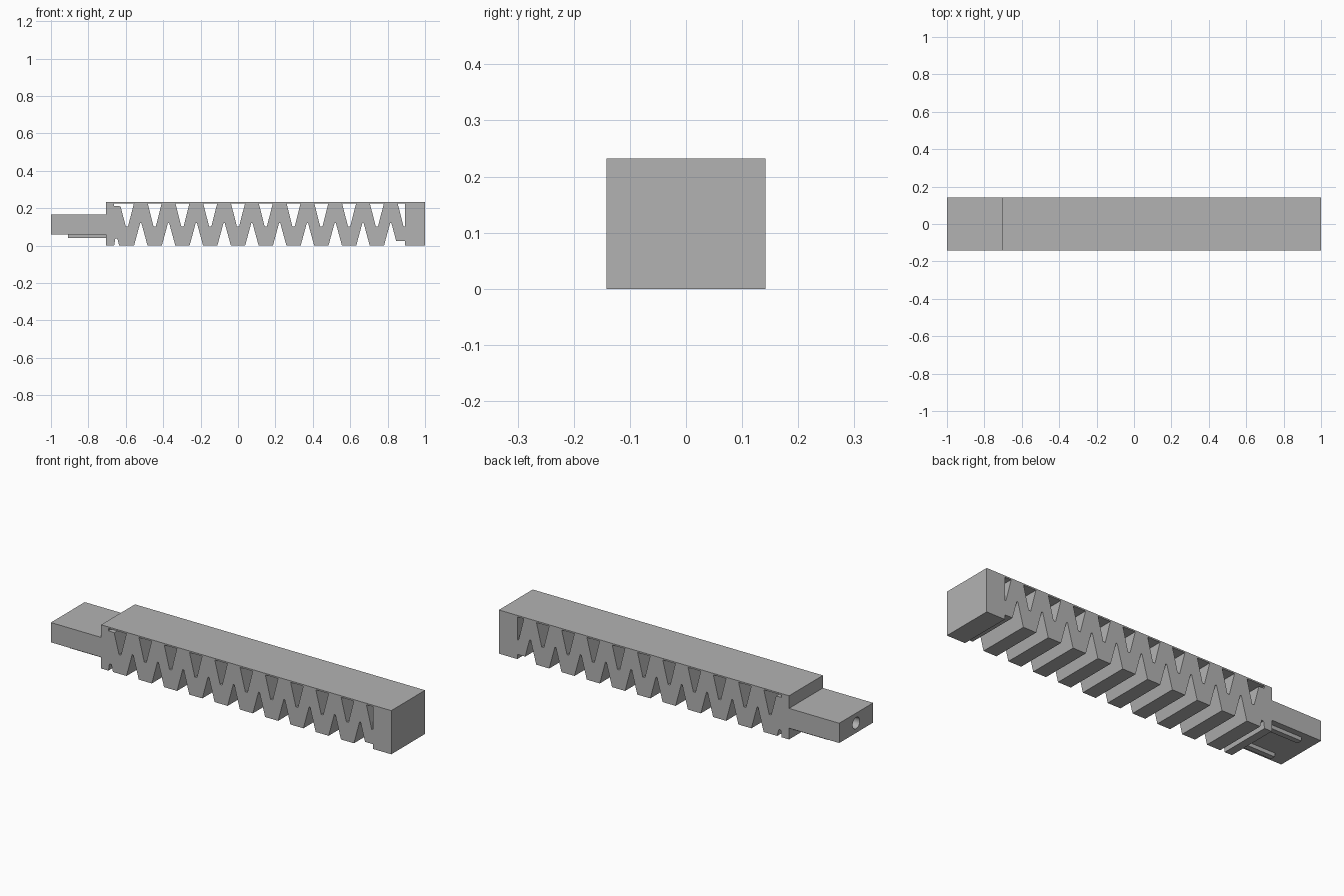
import bpy
import bmesh
import math

cube = bpy.data.objects.get("Cube")
if cube:
    bpy.data.objects.remove(cube, do_unlink=True)

PITCH = 0.1485
HALF_Y = 0.142
HEIGHT = 0.232
ROOF = 0.224      # underside of the thin top skin
FLOOR = 0.102     # depth of the upper notches

grey = bpy.data.materials.new("rubber grey")
grey.use_nodes = True
colour = (0.45, 0.45, 0.45, 1)
grey.diffuse_color = colour
grey.node_tree.nodes["Principled BSDF"].inputs["Base Color"].default_value = colour


def add_prism(bm, outline, y0, y1):
    """Extrude an x-z outline from y0 to y1."""
    face = bm.faces.new([bm.verts.new((x, y0, z)) for x, z in outline])
    side = bmesh.ops.extrude_face_region(bm, geom=[face])["geom"]
    moved = [v for v in side if isinstance(v, bmesh.types.BMVert)]
    bmesh.ops.translate(bm, verts=moved, vec=(0, y1 - y0, 0))


def make_object(name, bm):
    bmesh.ops.recalc_face_normals(bm, faces=bm.faces[:])
    mesh = bpy.data.meshes.new(name)
    bm.to_mesh(mesh)
    bm.free()
    mesh.materials.append(grey)
    obj = bpy.data.objects.new(name, mesh)
    bpy.context.collection.objects.link(obj)
    return obj


# Finger body: mounting tab, root block, toothed underside and solid tip
outline = [(-1, 0.165), (-1, 0.06), (-0.705, 0.06), (-0.705, 0),
           (-0.662, 0), (-0.656, 0.037), (-0.645, 0.037), (-0.635, 0)]
for k in range(-4, 6):
    c = PITCH * (k + 0.5)
    outline += [(c - 0.036, 0), (c - 0.003, 0.122), (c + 0.003, 0.122)]
    outline.append((c + 0.036, 0) if k < 5 else (c + 0.029, 0.025))
outline += [(0.892, 0.025), (0.892, 0), (1, 0), (1, HEIGHT),
            (-0.705, HEIGHT), (-0.705, 0.165)]
bm = bmesh.new()
add_prism(bm, outline, -HALF_Y, HALF_Y)
body = make_object("finger_body", bm)

# Cutters: tapered notches below the skin, right through the width
bm = bmesh.new()
for k in range(-4, 6):
    c = PITCH * k
    left = [(c - 0.037, ROOF)]
    if k == -4:   # slot beside the root block
        left = [(-0.662, ROOF), (-0.662, 0.212), (c - 0.034, 0.21)]
    add_prism(bm, left + [(c - 0.006, FLOOR), (c + 0.006, FLOOR),
                          (c + 0.037, ROOF)], -0.2, 0.2)
# Half notch against the tip block
add_prism(bm, [(0.854, ROOF), (0.885, FLOOR), (0.892, FLOOR), (0.892, ROOF)], -0.2, 0.2)
# Air inlet bore in the end of the tab
bore = [(0.03 * math.cos(a), 0.112 + 0.03 * math.sin(a))
        for a in (math.tau * i / 32 for i in range(32))]
before = set(bm.verts)
add_prism(bm, bore, -1.05, -0.67)
for v in set(bm.verts) - before:
    v.co.x, v.co.y = v.co.y, -v.co.x
cutter = make_object("notch_cutter", bm)
cutter.hide_render = True
cutter.hide_viewport = True

cut = body.modifiers.new("notches", "BOOLEAN")
cut.operation = "DIFFERENCE"
cut.solver = "EXACT"
cut.object = cutter

# Two rails under the tab
for name, side in (("left_rail", 1), ("right_rail", -1)):
    bm = bmesh.new()
    y = side * 0.095
    add_prism(bm, [(-0.91, 0.04), (-0.705, 0.04), (-0.705, 0.06), (-0.91, 0.06)],
              y - 0.014, y + 0.014)
    make_object(name, bm)
